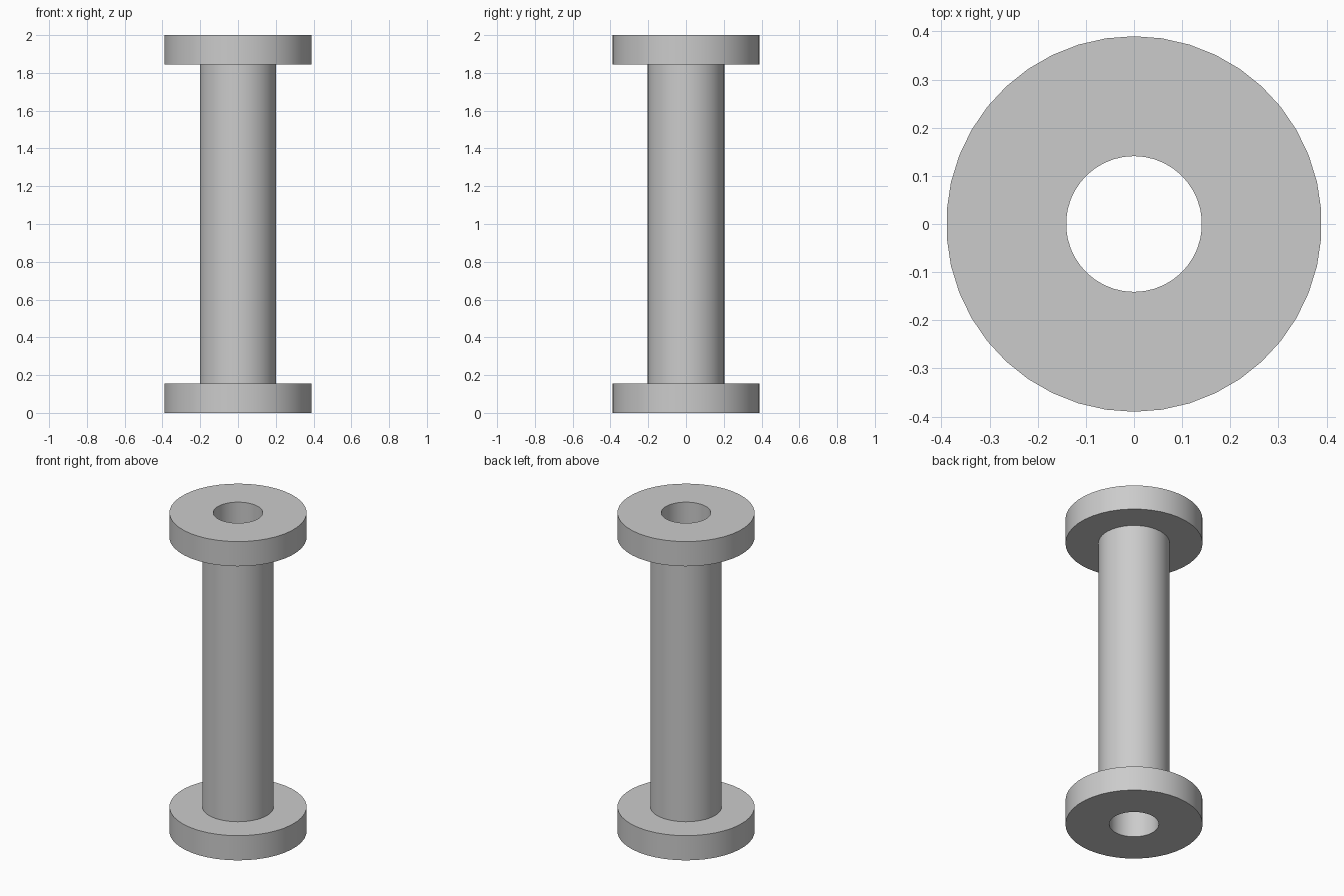
import bpy
import math
from mathutils import Matrix
import bmesh

cube = bpy.data.objects.get("Cube")
if cube:
    bpy.data.objects.remove(cube, do_unlink=True)

SEGMENTS = 42
OUTER, SHAFT, BORE = 0.39, 0.203, 0.141
HEIGHT, FLANGE = 2.0, 0.155

# Plain grey material
grey = bpy.data.materials.new("plain grey")
grey.use_nodes = True
colour = (0.6, 0.6, 0.6, 1)
grey.diffuse_color = colour
grey.node_tree.nodes["Principled BSDF"].inputs["Base Color"].default_value = colour

# Closed half-section of the spool: bore, flanges and shaft
profile = [
    (BORE, 0), (OUTER, 0), (OUTER, FLANGE), (SHAFT, FLANGE),
    (SHAFT, HEIGHT - FLANGE), (OUTER, HEIGHT - FLANGE),
    (OUTER, HEIGHT), (BORE, HEIGHT),
]

# Turn the section around the z axis, starting at the back
bm = bmesh.new()
rings = []
for i in range(SEGMENTS):
    turn = Matrix.Rotation(math.tau * i / SEGMENTS, 3, "Z")
    rings.append([bm.verts.new(turn @ bm.verts.new((0, r, z)).co) for r, z in profile])
bmesh.ops.delete(bm, geom=[v for v in bm.verts if v not in set(sum(rings, []))], context="VERTS")
for i, ring in enumerate(rings):
    after = rings[(i + 1) % SEGMENTS]
    for j in range(len(profile)):
        k = (j + 1) % len(profile)
        bm.faces.new((ring[j], after[j], after[k], ring[k]))
bmesh.ops.recalc_face_normals(bm, faces=bm.faces)

mesh = bpy.data.meshes.new("flanged_spool")
bm.to_mesh(mesh)
bm.free()
mesh.materials.append(grey)
spool = bpy.data.objects.new("flanged_spool", mesh)
bpy.context.collection.objects.link(spool)

# Smooth round walls with crisp rims
bpy.ops.object.select_all(action="DESELECT")
spool.select_set(True)
bpy.context.view_layer.objects.active = spool
bpy.ops.object.shade_smooth_by_angle(angle=math.radians(30))
